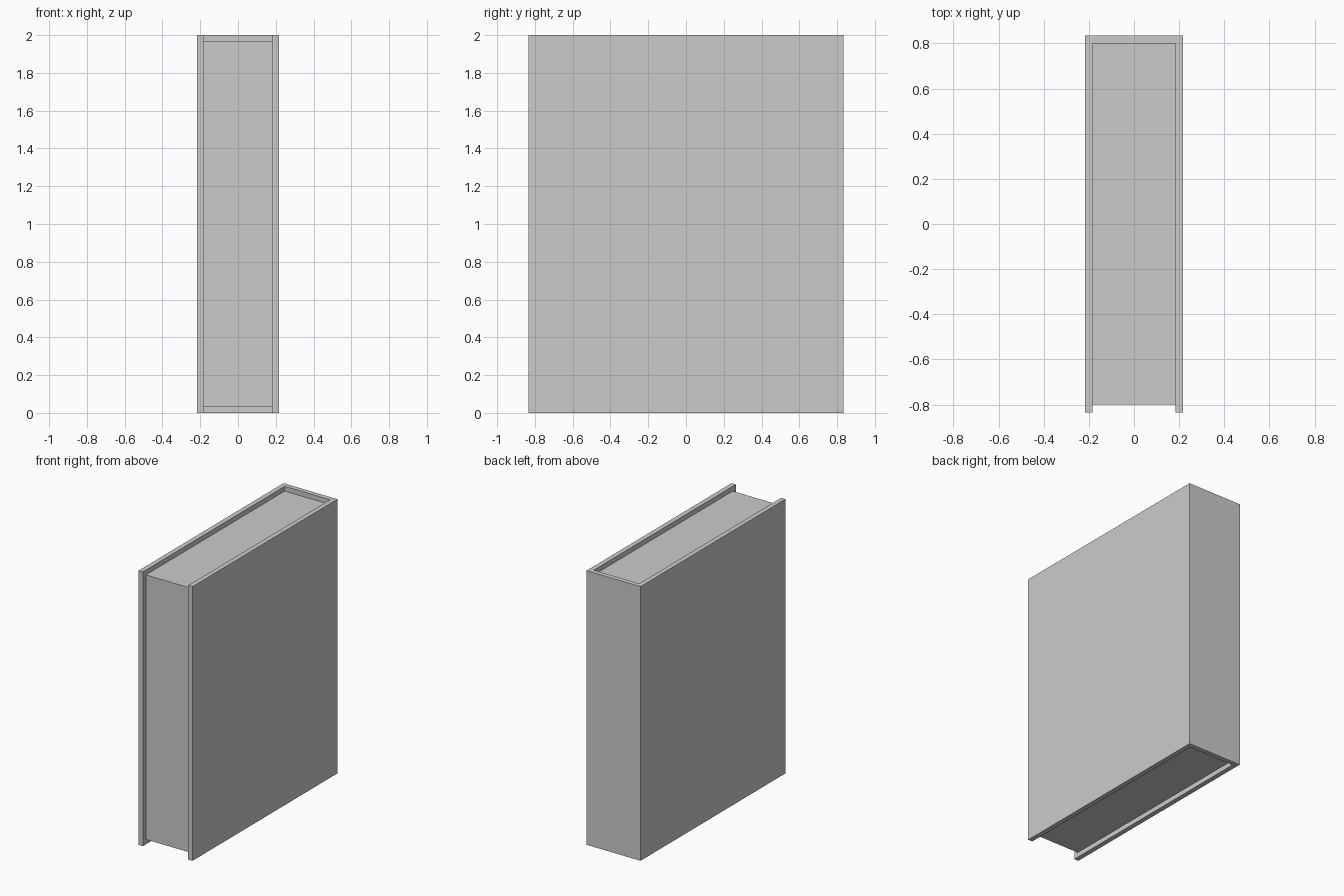
import bpy, bmesh

if "Cube" in bpy.data.objects:
    bpy.data.objects.remove(bpy.data.objects["Cube"])

W, D, H, T = 0.218, 0.835, 2.0, 0.035  # half width, half depth, height, board thickness


def extrude_profile(name, points, z0, z1):
    """Solid prism from a counter-clockwise xy outline."""
    bm = bmesh.new()
    face = bm.faces.new([bm.verts.new((x, y, z0)) for x, y in points])
    geom = bmesh.ops.extrude_face_region(bm, geom=[face])["geom"]
    top = [g for g in geom if isinstance(g, bmesh.types.BMVert)]
    bmesh.ops.translate(bm, verts=top, vec=(0, 0, z1 - z0))
    bmesh.ops.recalc_face_normals(bm, faces=bm.faces)
    mesh = bpy.data.meshes.new(name)
    bm.to_mesh(mesh)
    bm.free()
    obj = bpy.data.objects.new(name, mesh)
    bpy.context.collection.objects.link(obj)
    return obj


w, d = W - T, D - T

# Cover: two boards joined by the spine at the back
extrude_profile("book_cover", [(-W, -D), (-w, -D), (-w, d), (w, d),
                               (w, -D), (W, -D), (W, D), (-W, D)], 0, H)

# Page block, recessed at the top, bottom and front
extrude_profile("page_block", [(-w, -d), (w, -d), (w, d), (-w, d)], T, H - T)
